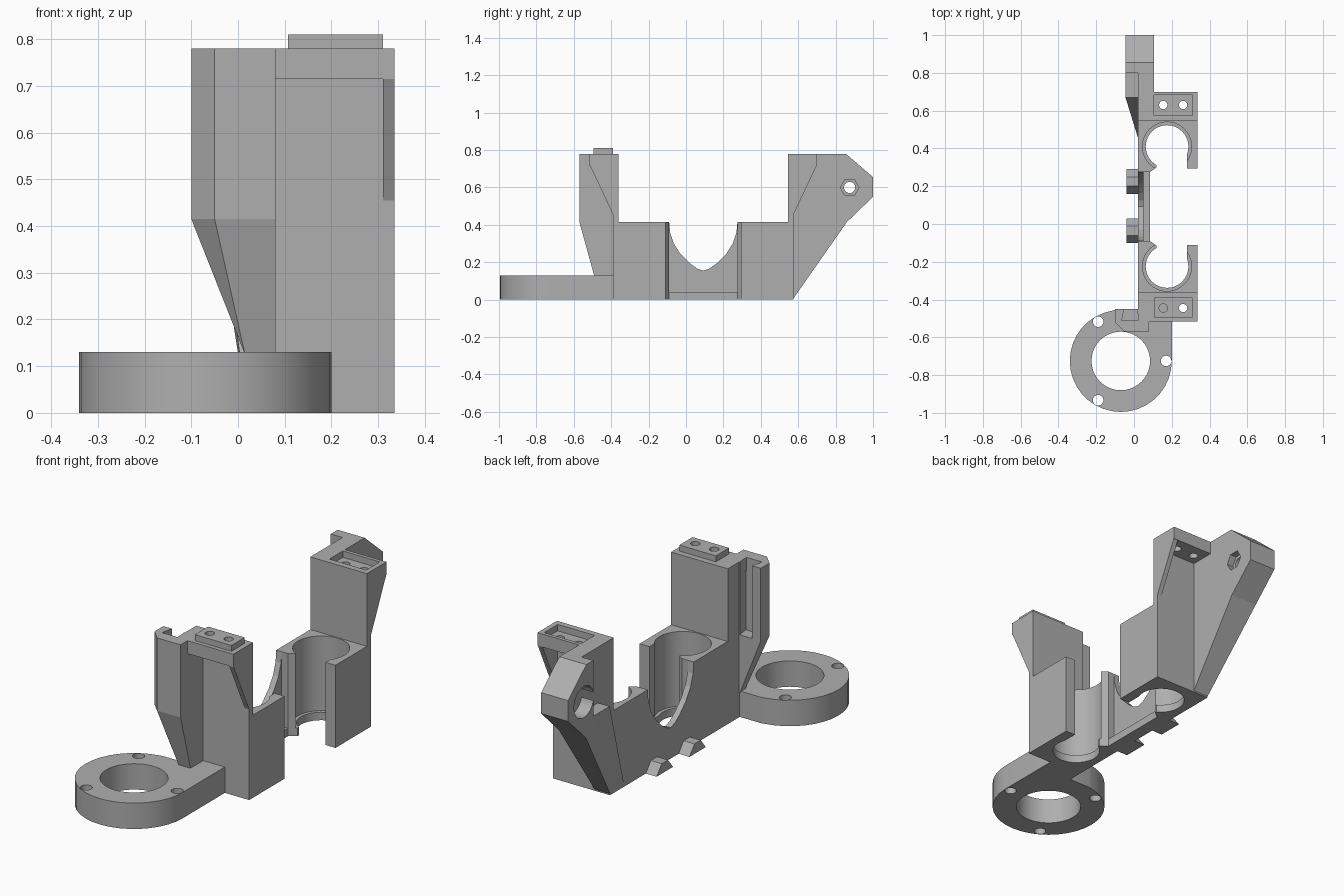
import bpy, bmesh
from math import pi, cos, sin

cube = bpy.data.objects.get("Cube")
if cube:
    bpy.data.objects.remove(cube, do_unlink=True)

grey = bpy.data.materials.new("plain_grey")
grey.use_nodes = True
tone = (0.43, 0.43, 0.43, 1)
grey.diffuse_color = tone
grey.node_tree.nodes["Principled BSDF"].inputs["Base Color"].default_value = tone


def finish(name, bm):
    bmesh.ops.recalc_face_normals(bm, faces=bm.faces)
    mesh = bpy.data.meshes.new(name)
    bm.to_mesh(mesh)
    bm.free()
    mesh.materials.append(grey)
    ob = bpy.data.objects.new(name, mesh)
    bpy.context.collection.objects.link(ob)
    return ob


def prism(name, pts, lo, hi, axis="z"):
    """Extrude a profile: (x, y) points along z, or (y, z) points along x."""
    place = (lambda a, b, h: (a, b, h)) if axis == "z" else (lambda a, b, h: (h, a, b))
    bm = bmesh.new()
    low = [bm.verts.new(place(a, b, lo)) for a, b in pts]
    high = [bm.verts.new(place(a, b, hi)) for a, b in pts]
    bm.faces.new(low)
    bm.faces.new(high)
    for i in range(len(pts)):
        j = (i + 1) % len(pts)
        bm.faces.new((low[i], low[j], high[j], high[i]))
    return finish(name, bm)


def box(name, x0, x1, y0, y1, z0, z1):
    y0, y1 = sorted((y0, y1))
    return prism(name, [(x0, y0), (x1, y0), (x1, y1), (x0, y1)], z0, z1)


def hull(name, pts):
    bm = bmesh.new()
    for p in pts:
        bm.verts.new(p)
    bmesh.ops.convex_hull(bm, input=bm.verts)
    bmesh.ops.dissolve_limit(bm, angle_limit=0.01, verts=bm.verts, edges=bm.edges)
    return finish(name, bm)


def disc(a, b, r, n=40):
    return [(a + r * cos(2 * pi * i / n), b + r * sin(2 * pi * i / n)) for i in range(n)]


def cut(ob, *cutters):
    for c in cutters:
        c.hide_render = True
        mod = ob.modifiers.new("cut", "BOOLEAN")
        mod.operation, mod.solver, mod.object = "DIFFERENCE", "EXACT", c
    bpy.context.view_layer.update()
    graph = bpy.context.evaluated_depsgraph_get()
    ob.data = bpy.data.meshes.new_from_object(ob.evaluated_get(graph))
    ob.modifiers.clear()
    for c in cutters:
        bpy.data.objects.remove(c, do_unlink=True)


def smooth(ob):
    bpy.ops.object.select_all(action="DESELECT")
    ob.select_set(True)
    bpy.context.view_layer.objects.active = ob
    bpy.ops.object.shade_smooth_by_angle(angle=0.5)


def same(y):
    return y


def mirrored(y):
    return 0.185 - y


# Two facing clips, each with a tower, top plate and side gusset
for end, m in (("front", same), ("back", mirrored)):
    plan = [(0.02, -0.39), (0.335, -0.39), (0.335, -0.11), (0.28, -0.11), (0.28, -0.225),
            (0.12, -0.225), (0.12, -0.115), (0.085, -0.09), (0.02, -0.09)]
    clip = prism(end + "_clip", [(x, m(y)) for x, y in plan], 0, 0.415)
    cut(clip, prism("bore", disc(0.175, m(-0.225), 0.13), 0.04, 0.6),
        prism("lower_bore", disc(0.175, m(-0.225), 0.113), -0.1, 0.1))
    smooth(clip)
    box(end + "_tower_wall", 0.02, 0.335, m(-0.39), m(-0.36), 0.3, 0.78)
    side = [(-0.36, 0.78), (-0.515, 0.78), (-0.515, 0.72), (-0.39, 0.455), (-0.36, 0.455)]
    prism(end + "_gusset", [(m(y), z) for y, z in side], 0.31, 0.335, "x")
    plate = box(end + "_top_plate", 0.02, 0.335, m(-0.515), m(-0.36), 0.715, 0.78)
    holes = [prism("hole", disc(x, m(-0.445), 0.022, 24), 0.6, 0.9) for x in (0.155, 0.26)]
    if end == "front":
        boss = box("front_boss", 0.107, 0.31, -0.495, -0.39, 0.77, 0.81)
        cut(boss, *[prism("hole", disc(x, -0.445, 0.022, 24), 0.7, 0.9) for x in (0.155, 0.26)])
    else:
        holes.append(box("socket", 0.105, 0.312, m(-0.497), m(-0.39), 0.748, 0.9))
    cut(plate, *holes)

# Thin side wall with a pointed scoop, and its foot lip
half = [(-0.09, 0.415), (-0.085, 0.36), (-0.065, 0.3), (-0.03, 0.245), (0.02, 0.195), (0.06, 0.166)]
scoop = half + [(0.0925, 0.155)] + [(mirrored(y), z) for y, z in reversed(half)]
prism("side_wall", [(-0.1, 0), (-0.1, 0.415)] + scoop + [(0.285, 0.415), (0.285, 0)], 0.02, 0.05, "x")
box("wall_foot", 0.05, 0.085, -0.1, 0.285, 0, 0.04)

# Small latch nubs on the outside of the wall
for y in (-0.1, 0.16):
    prism("latch_nub", [(y, 0), (y + 0.04, 0.05), (y + 0.09, 0.05), (y + 0.13, 0)], -0.04, 0.025, "x")

# Mounting ring joined to the front clip
cx, cy, radius = -0.07, -0.725, 0.27
arc = [(cx + radius * cos(-a * pi / 180), cy + radius * sin(-a * pi / 180)) for a in range(0, 261, 10)]
ring = prism("mounting_ring", arc + [(-0.1, -0.455), (0.02, -0.455), (0.02, -0.38), (0.2, -0.38)], 0, 0.13)
bolts = [prism("bolt", disc(cx + 0.24 * cos(a), cy + 0.24 * sin(a), 0.028, 24), -0.1, 0.3)
         for a in (0, 2 * pi / 3, 4 * pi / 3)]
cut(ring, prism("centre", disc(cx, cy, 0.155), -0.1, 0.3), *bolts)
smooth(ring)

# Front rib: tapers to its foot and carries a dovetail slot
section = [(-0.1, -0.45), (-0.1, -0.52), (-0.05, -0.57), (0.08, -0.57), (0.08, -0.45)]
foot = [(0.015, -0.45), (0.015, -0.49), (0.08, -0.49), (0.08, -0.45)]
rib = hull("front_rib", [(x, y, z) for z in (0.415, 0.78) for x, y in section]
           + [(x, y, 0.125) for x, y in foot])
cut(rib, prism("slot", [(-0.05, -0.44), (-0.065, -0.51), (0.025, -0.51), (0.015, -0.44)], 0.415, 0.9))
box("rib_web", 0.02, 0.08, -0.451, -0.38, 0, 0.78)

# Back arm: main plate, thick tip and tapered outer brace
arm = prism("back_arm", [(0.55, 0), (0.55, 0.78), (0.855, 0.78), (1, 0.655), (1, 0.55), (0.86, 0.415),
                         (0.57, 0)], 0.02, 0.105, "x")
tip = prism("arm_tip", [(0.8, 0.78), (0.855, 0.78), (1, 0.655), (1, 0.55), (0.86, 0.415), (0.8, 0.415)],
            -0.045, 0.02, "x")
pivot = (0.875, 0.6)
cut(arm, prism("pivot", disc(*pivot, 0.03, 24), -0.2, 0.3, "x"),
    prism("nut_pocket", disc(*pivot, 0.05, 6), 0.07, 0.3, "x"))
cut(tip, prism("recess", disc(*pivot, 0.078), -0.2, 0.1, "x"))
hull("arm_brace", [(0.02, 0.46, 0), (0.02, 0.57, 0)]
     + [(x, y, z) for x in (-0.045, 0.02) for y, z in ((0.67, 0.5), (0.8, 0.5), (0.86, 0.415))])
